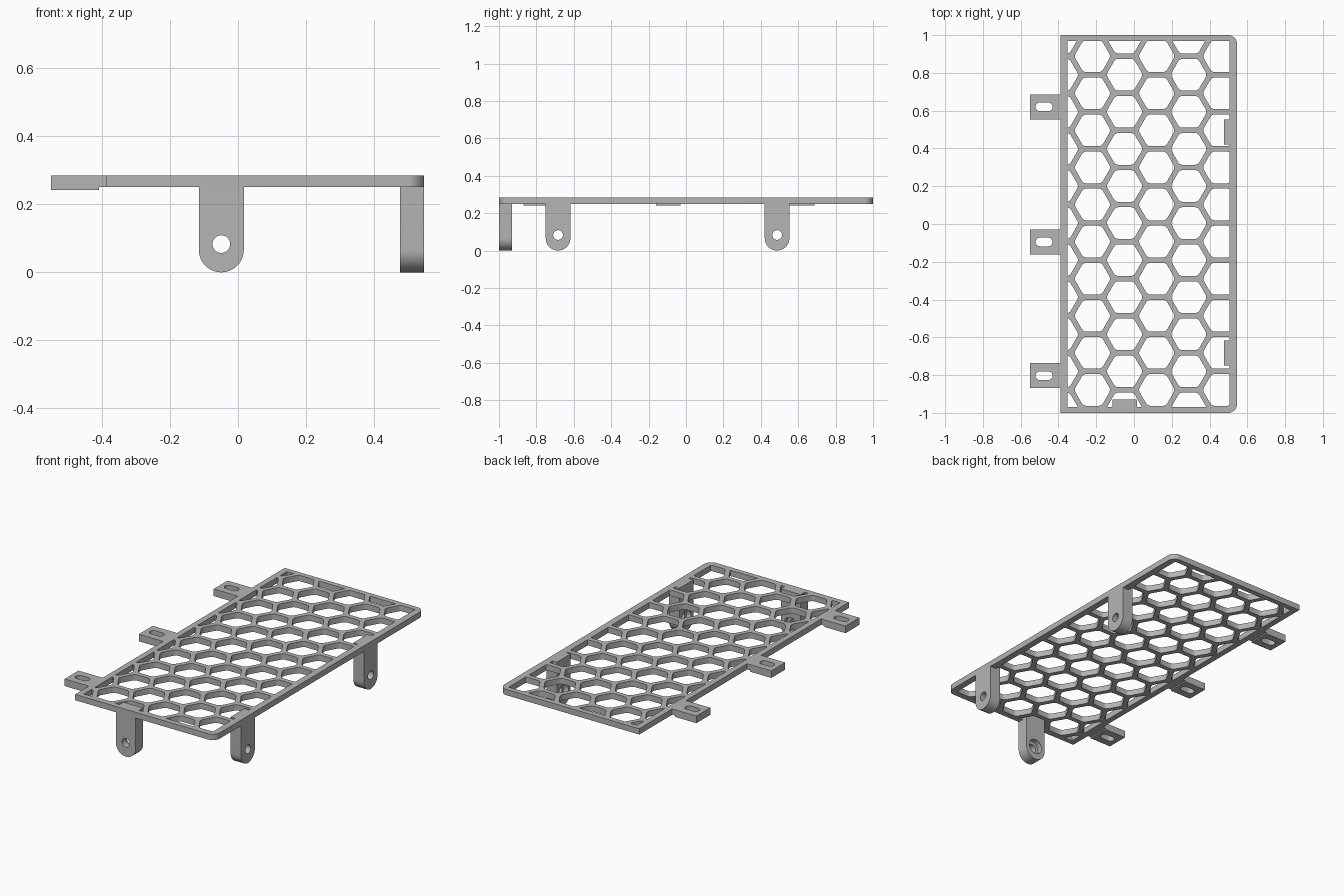
import bpy, bmesh, math
from mathutils import Matrix, Vector

if "Cube" in bpy.data.objects:
    bpy.data.objects.remove(bpy.data.objects["Cube"], do_unlink=True)

grey = bpy.data.materials.new("light_grey")
grey.use_nodes = True
colour = (0.46, 0.46, 0.46, 1)
grey.diffuse_color = colour
grey.node_tree.nodes["Principled BSDF"].inputs["Base Color"].default_value = colour


def rounded(points, radii, steps=4):
    """Replace each corner with a smooth arc of the given setback."""
    out = []
    for i, p in enumerate(points):
        p, r = Vector(p), radii[i]
        if r == 0:
            out.append(p)
            continue
        a = p + (Vector(points[i - 1]) - p).normalized() * r
        b = p + (Vector(points[(i + 1) % len(points)]) - p).normalized() * r
        for k in range(steps + 1):
            t = k / steps
            w = 1.2 * t * (1 - t)
            s = (1 - t) ** 2 + w + t ** 2
            out.append((a * (1 - t) ** 2 + p * w + b * t ** 2) / s)
    return out


def circle(x, y, r, n=32):
    return [Vector((x + r * math.cos(math.tau * i / n), y + r * math.sin(math.tau * i / n)))
            for i in range(n)]


def slot(x, y, length, r, n=12):
    half = length / 2 - r
    ends = [(half, -math.pi / 2), (-half, math.pi / 2)]
    return [Vector((x + dx + r * math.cos(a + math.pi * i / n), y + r * math.sin(a + math.pi * i / n)))
            for dx, a in ends for i in range(n + 1)]


def clip(poly, axis, limit, sign):
    """Keep the part of a convex outline on one side of a limit."""
    out = []
    for i, b in enumerate(poly):
        a = poly[i - 1]
        da, db = (a[axis] - limit) * sign, (b[axis] - limit) * sign
        if (da >= 0) != (db >= 0):
            out.append(a.lerp(b, da / (da - db)))
        if db >= 0:
            out.append(b)
    return out


def rect(x0, x1, y0, y1):
    return [Vector(p) for p in ((x0, y0), (x1, y0), (x1, y1), (x0, y1))]


def sheet(bm, outlines, low, high, matrix=Matrix()):
    """Add a pierced plate between two heights to the mesh."""
    curve = bpy.data.curves.new("outline", "CURVE")
    curve.dimensions, curve.fill_mode = "2D", "BOTH"
    curve.extrude = (high - low) / 2
    for pts in outlines:
        spline = curve.splines.new("POLY")
        spline.points.add(len(pts) - 1)
        for sp, p in zip(spline.points, pts):
            sp.co = (p.x, p.y, 0, 1)
        spline.use_cyclic_u = True
    temp = bpy.data.objects.new("outline", curve)
    bpy.context.collection.objects.link(temp)
    bpy.context.view_layer.update()
    mesh = bpy.data.meshes.new_from_object(temp.evaluated_get(bpy.context.evaluated_depsgraph_get()))
    mesh.transform(matrix @ Matrix.Translation((0, 0, (low + high) / 2)))
    part = bmesh.new()
    part.from_mesh(mesh)
    bmesh.ops.remove_doubles(part, verts=part.verts, dist=0.0002)
    bmesh.ops.recalc_face_normals(part, faces=part.faces)
    part.to_mesh(mesh)
    part.free()
    bm.from_mesh(mesh)
    bpy.data.objects.remove(temp)
    bpy.data.curves.remove(curve)
    bpy.data.meshes.remove(mesh)


def finish(bm, name):
    mesh = bpy.data.meshes.new(name)
    bm.to_mesh(mesh)
    bm.free()
    mesh.materials.clear()
    mesh.materials.append(grey)
    for f in mesh.polygons:
        f.material_index = 0
    obj = bpy.data.objects.new(name, mesh)
    bpy.context.collection.objects.link(obj)
    bpy.ops.object.select_all(action="DESELECT")
    obj.select_set(True)
    bpy.context.view_layer.objects.active = obj
    bpy.ops.object.shade_smooth_by_angle(angle=math.radians(35))


TOP, UNDER = 0.285, 0.25
LEFT, RIGHT = -0.388, 0.546

# Honeycomb panel with its border
pitch, radius = 0.1963, 0.097
outlines = [rounded(rect(LEFT, RIGHT, -1, 1), [0, 0.045, 0.045, 0], 8)]
for col in range(6):
    cx = -0.39 + col * pitch * math.sqrt(3) / 2
    for row in range(-6, 7):
        cy = 0.005 + (row + (col % 2) / 2) * pitch
        hole = rounded(circle(cx, cy, radius, 6), [0.014] * 6, 3)
        for axis, limit, sign in ((0, -0.352, 1), (0, 0.506, -1), (1, -0.968, 1), (1, 0.968, -1)):
            hole = clip(hole, axis, limit, sign)
        if hole and max(p.y for p in hole) - min(p.y for p in hole) > 0.02:
            outlines.append(hole)
bm = bmesh.new()
sheet(bm, outlines, UNDER, TOP)
finish(bm, "honeycomb_panel")

# Slotted mounting tabs along the left edge
for i, y in enumerate((0.62, -0.095, -0.803)):
    bm = bmesh.new()
    sheet(bm, [rect(-0.55, -0.408, y - 0.066, y + 0.066), slot(-0.476, y, 0.09, 0.023)], 0.242, TOP)
    sheet(bm, [rect(-0.408, LEFT, y - 0.066, y + 0.066)], UNDER, TOP)
    finish(bm, f"mounting_tab_{i + 1}")


# Hanging legs: a through hole, widened on the inner side
def leg(name, matrix):
    r, hole_z = 0.066, 0.083
    arc = [Vector((r * math.cos(a), r + r * math.sin(a)))
           for a in (math.pi + math.pi * i / 24 for i in range(25))]
    profile = arc + [Vector((r, TOP)), Vector((-r, TOP))]
    bm = bmesh.new()
    sheet(bm, [profile, circle(0, hole_z, 0.026)], 0, 0.04, matrix)
    sheet(bm, [profile, circle(0, hole_z, 0.045)], 0.04, 0.07, matrix)
    finish(bm, name)


leg("front_leg", Matrix(((1, 0, 0, -0.049), (0, 0, 1, -1), (0, 1, 0, 0), (0, 0, 0, 1))))
for name, y in (("side_leg_back", 0.487), ("side_leg_front", -0.684)):
    leg(name, Matrix(((0, 0, -1, RIGHT), (1, 0, 0, y), (0, 1, 0, 0), (0, 0, 0, 1))))
